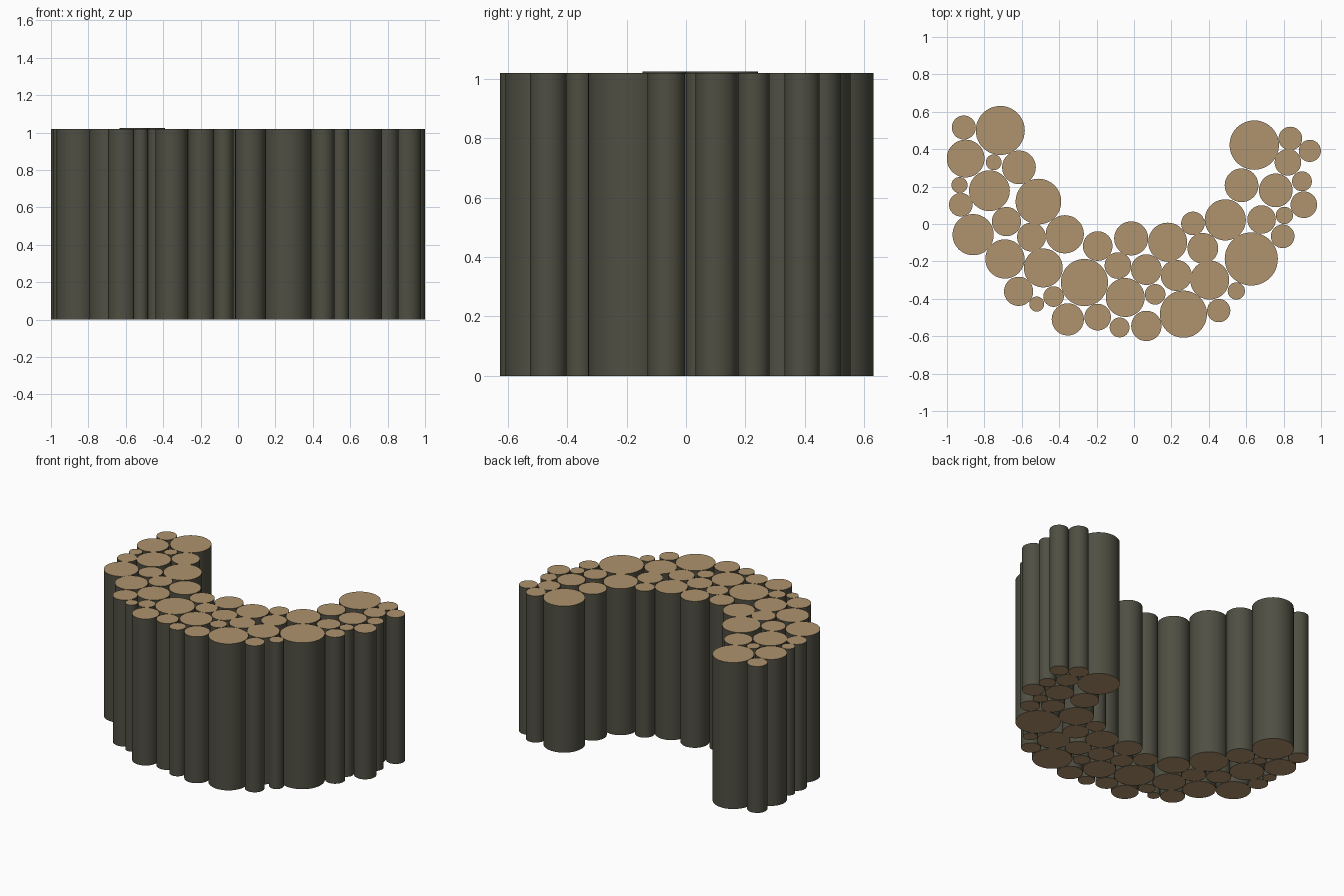
import bpy, bmesh, math

HEIGHT = 1.02

# log positions and radii: (x, y, radius)
LEFT_ARM = [
    (-.91, .516, .064), (-.715, .50, .131), (-.90, .35, .101), (-.75, .33, .042),
    (-.615, .303, .09), (-.933, .208, .043), (-.773, .178, .109), (-.926, .103, .063),
    (-.511, .12, .122), (-.86, -.057, .11), (-.682, .013, .078), (-.548, -.07, .077),
    (-.37, -.055, .102), (-.69, -.187, .105), (-.485, -.235, .104), (-.617, -.36, .078),
    (-.52, -.428, .04), (-.43, -.388, .055)]
MIDDLE = [
    (-.265, -.313, .126), (-.354, -.51, .086), (-.194, -.498, .071), (-.077, -.553, .053),
    (.066, -.545, .081), (-.194, -.118, .079), (-.015, -.077, .091), (-.086, -.222, .071),
    (-.047, -.393, .104), (.066, -.244, .082), (.113, -.376, .055), (.18, -.097, .104),
    (.226, -.275, .083), (.264, -.482, .126), (.368, -.13, .082), (.405, -.30, .104),
    (.453, -.463, .062), (.547, -.358, .046), (.627, -.187, .142)]
RIGHT_ARM = [
    (.315, .003, .063), (.488, .022, .11), (.682, .024, .076), (.795, -.066, .063),
    (.804, .046, .046), (.908, .103, .071), (.575, .207, .09), (.758, .18, .09),
    (.898, .228, .053), (.823, .33, .071), (.643, .422, .132), (.836, .457, .063),
    (.94, .391, .059)]
RAISED = {(-.511, .12), (-.548, -.07)}   # two logs stand a hair taller


def material(name, rgb):
    m = bpy.data.materials.new(name)
    m.diffuse_color = (*rgb, 1)
    return m


bark = material("dark bark", (.078, .077, .055))
wood = material("cut wood", (.43, .292, .153))


def log(name, x, y, r):
    """Upright log: smooth bark side, flat cut ends."""
    h = HEIGHT + (.004 if (x, y) in RAISED else 0)
    bm = bmesh.new()
    bmesh.ops.create_cone(bm, cap_ends=True, segments=48,
                          radius1=r, radius2=r, depth=h)
    bm.normal_update()
    for f in bm.faces:
        end = abs(f.normal.z) > .5
        f.material_index = 1 if end else 0
        f.smooth = not end
    for e in bm.edges:
        if e.calc_face_angle(0) > math.radians(45):
            e.smooth = False
    me = bpy.data.meshes.new(name)
    bm.to_mesh(me)
    bm.free()
    me.materials.append(bark)
    me.materials.append(wood)
    ob = bpy.data.objects.new(name, me)
    ob.location = (x, y, h / 2)
    bpy.context.collection.objects.link(ob)


# the curved bundle of logs
for part, rows in (("left_log", LEFT_ARM), ("middle_log", MIDDLE), ("right_log", RIGHT_ARM)):
    for i, (x, y, r) in enumerate(rows, 1):
        log(f"{part}_{i:02d}", x, y, r)
